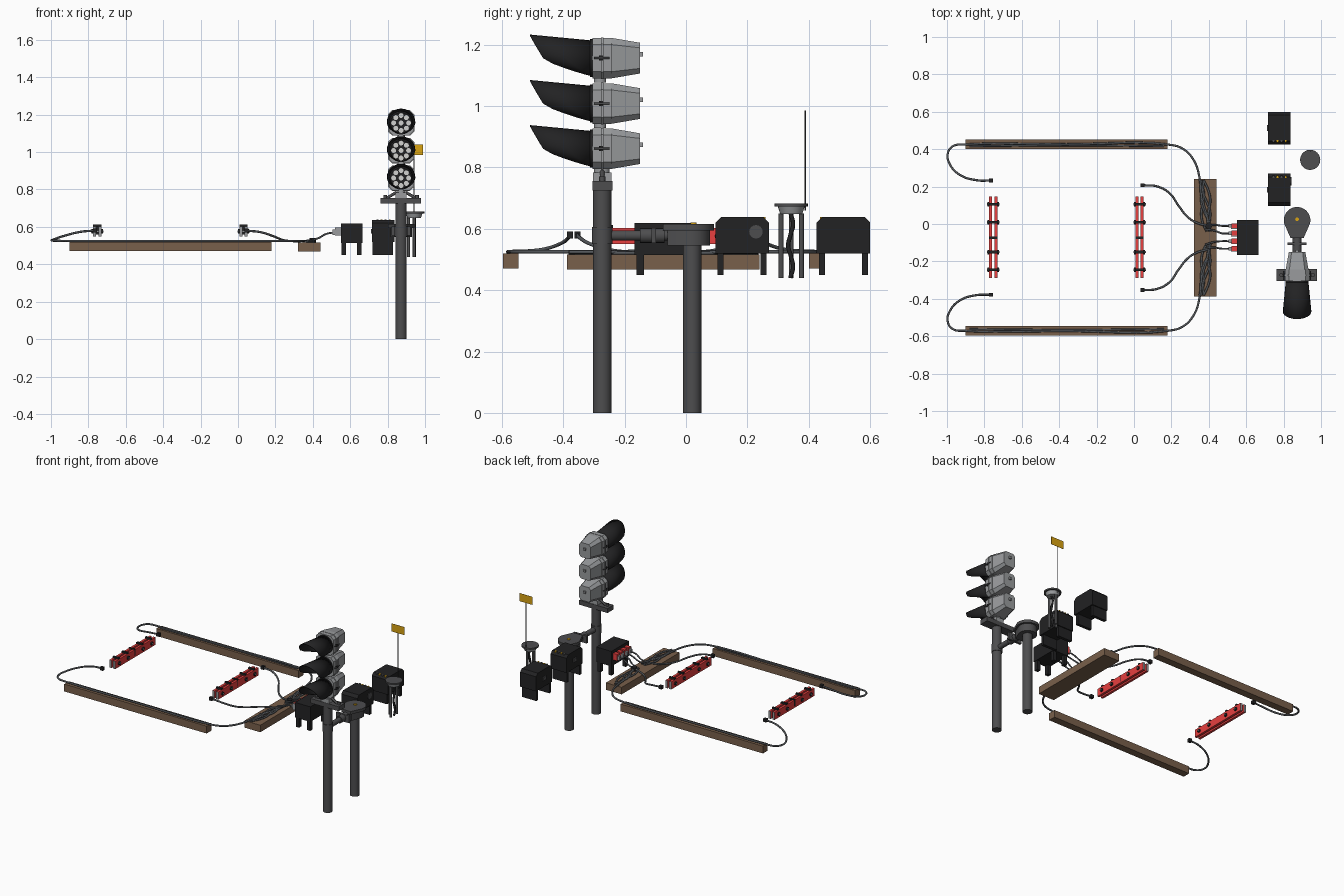
import bpy, bmesh, math
from mathutils import Vector

if "Cube" in bpy.data.objects:
    bpy.data.objects.remove(bpy.data.objects["Cube"])

def mat(name, r, g, b):
    m = bpy.data.materials.new(name)
    m.diffuse_color = (r, g, b, 1)
    m.use_nodes = True
    m.node_tree.nodes["Principled BSDF"].inputs["Base Color"].default_value = m.diffuse_color
    return m

BLACK = mat("black", .016, .016, .017)
DARK = mat("dark_grey", .075, .075, .078)
CABLE = mat("cable_grey", .085, .092, .10)
GREY = mat("housing_grey", .32, .33, .34)
WHITE = mat("lamp_white", .65, .65, .63)
BROWN = mat("wood_brown", .19, .115, .07)
RED = mat("red", .80, .05, .05)
YELLOW = mat("yellow", .70, .37, .006)

def add(name, mesh, m, smooth=False):
    ob = bpy.data.objects.new(name, mesh)
    bpy.context.collection.objects.link(ob)
    mesh.materials.clear()
    mesh.materials.append(m)
    if smooth:
        bpy.ops.object.select_all(action='DESELECT')
        ob.select_set(True)
        bpy.context.view_layer.objects.active = ob
        bpy.ops.object.shade_smooth_by_angle(angle=math.radians(50))
    return ob

def loft(name, rings, m, smooth=False, caps=True):
    """Skin equal-length point rings into one surface."""
    bm = bmesh.new()
    vs = [[bm.verts.new(p) for p in r] for r in rings]
    n = len(rings[0])
    for a, b in zip(vs, vs[1:]):
        for i in range(n):
            bm.faces.new((a[i], a[(i + 1) % n], b[(i + 1) % n], b[i]))
    if caps:
        bm.faces.new(vs[0])
        bm.faces.new(vs[-1])
    bmesh.ops.recalc_face_normals(bm, faces=bm.faces)
    me = bpy.data.meshes.new(name)
    bm.to_mesh(me)
    bm.free()
    return add(name, me, m, smooth)

def box(name, x0, x1, y0, y1, z0, z1, m):
    return loft(name, [[(x0, y0, z), (x1, y0, z), (x1, y1, z), (x0, y1, z)] for z in (z0, z1)], m)

def rod(name, p, q, r, m, n=16, r2=None):
    p, q = Vector(p), Vector(q)
    rot = (q - p).to_track_quat('Z', 'Y')
    ring = lambda c, rr: [c + rot @ Vector((rr * math.cos(2 * math.pi * i / n), rr * math.sin(2 * math.pi * i / n), 0)) for i in range(n)]
    return loft(name, [ring(p, r), ring(q, r if r2 is None else r2)], m, True)

def cable(name, pts, r=.006, m=CABLE):
    cu = bpy.data.curves.new(name, 'CURVE')
    cu.dimensions = '3D'
    cu.bevel_depth, cu.bevel_resolution, cu.use_fill_caps = r, 2, True
    sp = cu.splines.new('BEZIER')
    sp.bezier_points.add(len(pts) - 1)
    for b, p in zip(sp.bezier_points, pts):
        b.co = p
        b.handle_left_type = b.handle_right_type = 'AUTO'
    sp.resolution_u = 6
    tmp = bpy.data.objects.new(name + "_tmp", cu)
    bpy.context.collection.objects.link(tmp)
    bpy.context.view_layer.update()
    me = bpy.data.meshes.new_from_object(tmp.evaluated_get(bpy.context.evaluated_depsgraph_get()))
    bpy.data.objects.remove(tmp)
    return add(name, me, m, True)

def octagon(cx, y, cz, hx, hz, c=.33):
    k = 1 - c
    return [(cx + u * hx, y, cz + v * hz) for u, v in
            ((-k, -1), (k, -1), (1, -k), (1, k), (k, 1), (-k, 1), (-1, k), (-1, -k))]

# ---- signal post, cross bracket and clamp
X, Y = .872, -.273
rod("signal_post", (X, Y, 0), (X, Y, .755), .03, DARK, 24)
box("signal_bracket", .763, .978, -.305, -.24, .724, .755, DARK)
for s in (-1, 1):
    rod("bracket_brace", (X + s * .075, Y, .755), (X + s * .025, Y, .785), .008, DARK, 8)
    rod("bracket_bolt", (X + s * .085, Y, .755), (X + s * .085, Y, .77), .01, DARK, 8)
rod("signal_neck", (X, Y, .755), (X, Y, .81), .024, GREY, 16)
box("neck_clamp", X - .03, X + .03, -.303, -.243, .755, .783, GREY)

# ---- three signal heads
for cz in (.861, 1.008, 1.156):
    loft("head_frame", [octagon(X, y, cz, .066, .066) for y in (-.305, -.243)], GREY)
    loft("head_rim", [octagon(X, y, cz, .071, .068) for y in (-.277, -.269)], GREY)
    loft("head_back", [octagon(X, -.243, cz, .061, .066), octagon(X, -.15, cz, .044, .05)], GREY)
    box("back_knob", X - .008, X + .008, -.15, -.14, cz + .005, cz + .02, GREY)
    rod("head_coupling", (X, -.28, cz - .08), (X, -.28, cz - .06), .02, GREY, 12)
    rod("lens_backing", (X, -.305, cz), (X, -.313, cz), .062, BLACK, 24)
    for i in range(9):
        a, r = i * math.pi / 4, .04 if i < 8 else 0
        lx, lz = X + r * math.cos(a), cz + r * math.sin(a)
        rod("lamp", (lx, -.312, lz), (lx, -.32, lz), .0135, WHITE, 10)
    for s in (-1, 1):
        rod("side_latch", (X + s * .072, -.30, cz), (X + s * .072, -.25, cz), .0035, DARK, 8)
        box("latch_plate", X + s * .069 - .005, X + s * .069 + .005, -.283, -.27, cz - .008, cz + .008, BLACK)
    # hood flares forward and is cut back towards the bottom
    rings = []
    for t in (0, .5, 1):
        ring = []
        for i in range(24):
            a = 2 * math.pi * i / 24
            s = math.sin(a)
            d = t * (.15 * (s + 1) / .9 if s < -.1 else .15 + .047 * (s + .1) / 1.1)
            r = .058 + .019 * d / .2
            ring.append((X + r * 1.05 * math.cos(a), -.311 - d, cz + r * s))
        rings.append(ring)
    hood = loft("hood", rings, BLACK, True, caps=False)
    sol = hood.modifiers.new("thickness", 'SOLIDIFY')
    sol.thickness, sol.offset = .004, -1

# ---- second post with rounded head and arm to the signal post
PY = .02
rod("short_post", (X, PY, 0), (X, PY, .55), .03, DARK, 24)
def drop(z, r, tip, w):
    pts = [(X + r * math.cos(a), PY + r * math.sin(a), z) for a in [math.radians(-15 + 210 * i / 20) for i in range(21)]]
    return pts + [(X - w, PY - tip, z), (X + w, PY - tip, z)]
loft("post_head", [drop(z, .058, .08, .03) for z in (.545, .598)], DARK, True)
loft("post_head_lid", [drop(z, .071, .095, .035) for z in (.595, .615)], DARK, True)
rod("arm", (X, -.06, .578), (X, -.255, .578), .017, DARK)
rod("arm_sleeve", (X, -.07, .578), (X, -.15, .578), .024, DARK)
box("arm_flange", X - .05, X + .05, -.112, -.098, .553, .603, DARK)
rod("clamp_ring", (X, Y, .55), (X, Y, .605), .034, DARK, 24)
rod("lid_button", (X, PY + .005, .615), (X, PY + .005, .62), .01, YELLOW, 12)

# ---- two control boxes facing each other, with plate legs
for yc, s in ((.183, 1), (.513, -1)):
    h = .087
    prof = [(-h, .52), (h, .52), (h, .62), (h - .018, .638), (-h + .018, .638), (-h, .62)]
    loft("control_box", [[(x, yc + y, z) for y, z in prof] for x in (.717, .838)], BLACK)
    for o in (-.07, .07):
        box("box_leg", .72, .828, yc + o - .01, yc + o + .01, .45, .525, BLACK)
    if s > 0:
        rod("box_dial", (.838, yc + .045, .59), (.841, yc + .045, .59), .022, DARK, 16)
    box("box_side_tab", .71, .718, yc - .015, yc + .015, .565, .59, DARK)
    for i in range(4):
        x, y = .745 + i * .022, yc + s * .07
        box("box_terminal", x - .005, x + .005, y - .007, y + .006, .628, .639, YELLOW if i % 2 else DARK)

# ---- junction box with four corner legs, plugs and wires
box("junction_box", .55, .665, -.167, .022, .515, .618, BLACK)
for x in (.553, .637):
    for y in (-.162, -.008):
        box("junction_leg", x, x + .024, y, y + .025, .45, .52, BLACK)
for y, src in ((-.01, -.01), (-.05, -.03), (-.092, -.11), (-.132, -.13)):
    box("plug", .52, .55, y - .012, y + .014, .553, .598, RED)
    box("plug_side", .518, .55, y - .016, y - .012, .553, .596, GREY)
    box("plug_tip", .506, .52, y - .009, y + .009, .558, .585, GREY)
    cable("plug_wire", [(.38, src, .528), (.43, (src + y) / 2 + .005, .54), (.47, y, .562), (.51, y, .57)], .005)

# ---- aerial stand with rod and sign
AX, AY = .942, .343
rod("stand_top", (AX, AY, .672), (AX, AY, .682), .054, DARK, 24)
rod("stand_cup", (AX, AY, .648), (AX, AY, .672), .036, GREY, 24, .044)
for dx, dy in ((0, -.033), (0, .033), (-.03, 0)):
    rod("stand_leg", (AX + dx, AY + dy, .44), (AX + dx, AY + dy, .65), .008, DARK, 12)
cable("stand_cable", [(AX + .004, AY - .002 + .008 * math.sin(k * 1.6), .65 - k * .035) for k in range(7)], .007, BLACK)
rod("aerial_rod", (AX, .388, .66), (AX, .388, .985), .0025, DARK, 8)
box("sign_plate", .893, .99, .3875, .3885, .985, 1.04, YELLOW)

# ---- cross plank
box("cross_plank", .32, .44, -.387, .24, .468, .516, BROWN)

# ---- parts mirrored across the middle of the track section
YC = -.073
for s in (1, -1):
    P = lambda pts: [(x, YC + s * (y - YC), z) for x, y, z in pts]
    y0, y1 = sorted((YC + s * .473, YC + s * .524))
    box("long_plank", -.90, .18, y0, y1, .47, .52, BROWN)
    # cable over the long plank, both ends curving inwards
    cable("loop_cable", P([(-.77, .232, .58), (-.84, .234, .574), (-.93, .262, .552), (-.985, .32, .533), (-.996, .375, .527),
                           (-.97, .415, .526), (-.9, .425, .525), (-.36, .426, .525), (.18, .425, .525), (.26, .403, .525), (.32, .34, .525),
                           (.35, .25, .525), (.36, .15, .525), (.385, .06, .525), (.40, -.01, .53)]))
    cable("plank_cable", P([(-.88, .416, .523), (-.3, .42, .523), (.16, .416, .523)]), .005)
    cable("sensor_cable", P([(.05, .207, .58), (.12, .202, .572), (.19, .165, .55), (.24, .095, .53), (.29, .035, .524),
                             (.34, .005, .524), (.40, -.01, .528)]))
    # tangle of cables on the cross plank
    for k in range(4):
        cable("tangle_cable", P([(.350 + .010 * k + .015 * math.sin(j * 1.3 + k * 1.9) + .007 * j, .235 - .055 * j, .521 + .003 * (k % 2)) for j in range(6)]), .006)
    for x, off in ((-.765, .305), (.045, .28)):
        cy = YC + s * off
        box("cable_plug", x - .011, x + .011, cy - .01, cy + .01, .569, .591, BLACK)
rod("cable_knot", (.40, -.01, .516), (.40, -.01, .54), .018, BLACK, 10)

# ---- sensor bars: paired red rails with cross bolts
for cx in (-.752, .03):
    for s in (-1, 1):
        c = cx + s * .014
        box("sensor_rail", c - .008, c + .008, -.287, .147, .55, .602, RED)
        for y in (-.288, .147):
            box("rail_end", c - .008, c + .008, y, y + .001, .55, .602, GREY)
    for y in (.105, .01, -.15, -.245):
        rod("cross_bolt", (cx - .033, y, .576), (cx + .033, y, .576), .006, GREY, 8)
        for s in (-1, 1):
            rod("bolt_nut", (cx + s * .022, y, .576), (cx + s * .03, y, .576), .012, BLACK, 8)
        box("rail_clip", cx - .022, cx + .022, y - .007, y + .007, .6, .612, BLACK)
    box("rail_spacer", cx - .022, cx + .022, -.079, -.067, .56, .606, BLACK)
